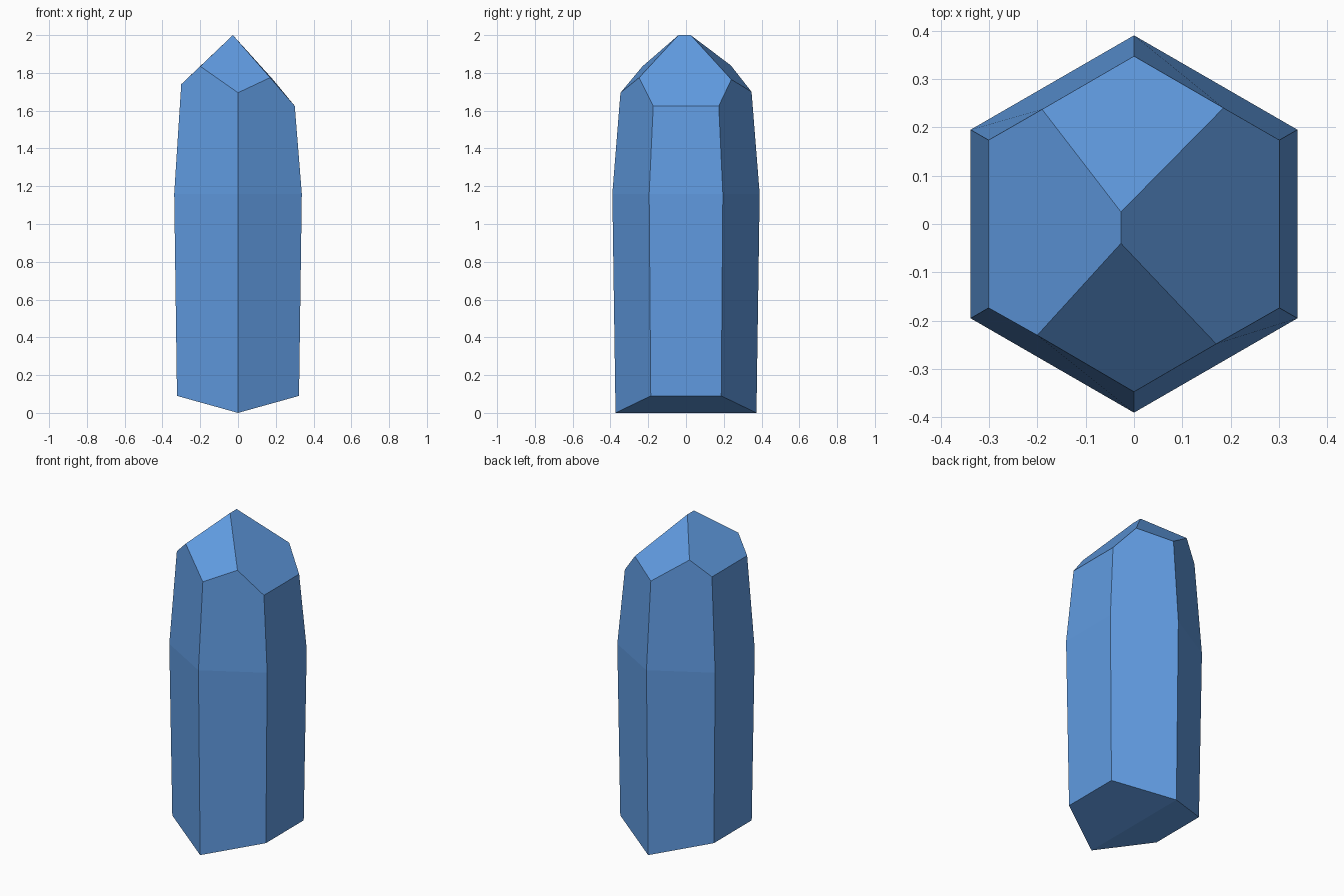
import bpy, bmesh
from math import cos, sin, radians

cube = bpy.data.objects.get("Cube")
if cube:
    bpy.data.objects.remove(cube, do_unlink=True)

# Single crystal colour
blue = bpy.data.materials.new("crystal_blue")
blue.use_nodes = True
colour = (0.117, 0.327, 0.75, 1.0)
blue.diffuse_color = colour
blue.node_tree.nodes["Principled BSDF"].inputs["Base Color"].default_value = colour

ANGLES = [-30, 30, 90, 150, 210, 270]
bm = bmesh.new()


def ring(radius, heights):
    """Six corners of a hexagon, each with its own height."""
    return [bm.verts.new((radius * cos(radians(a)), radius * sin(radians(a)), z))
            for a, z in zip(ANGLES, heights)]


# Hexagonal body: ridged foot, widest girdle, narrower uneven shoulder
foot = ring(0.373, [0.09, 0.09, 0, 0.09, 0.09, 0])
girdle = ring(0.39, [1.16] * 6)
shoulder = ring(0.347, [1.625, 1.625, 1.70, 1.74, 1.74, 1.695])

# Points where the tip facets meet the four slanted sides
peaks = {
    1: bm.verts.new((0.185, 0.24, 1.765)),
    2: bm.verts.new((-0.19, 0.237, 1.84)),
    4: bm.verts.new((-0.2, -0.23, 1.835)),
    5: bm.verts.new((0.17, -0.248, 1.775)),
}

# Side panels
for i in range(6):
    j = (i + 1) % 6
    bm.faces.new((foot[i], foot[j], girdle[j], girdle[i]))
    top = [shoulder[j]] + ([peaks[i]] if i in peaks else []) + [shoulder[i]]
    bm.faces.new([girdle[i], girdle[j]] + top)

# Wedge-shaped underside
bm.faces.new((foot[5], foot[2], foot[1], foot[0]))
bm.faces.new((foot[2], foot[5], foot[4], foot[3]))

# Tip: four facets meeting at a short ridge
front = bm.verts.new((-0.027, -0.04, 2.0))
back = bm.verts.new((-0.027, 0.025, 2.0))
bm.faces.new((shoulder[0], shoulder[1], peaks[1], back, front, peaks[5]))
bm.faces.new((shoulder[3], shoulder[4], peaks[4], front, back, peaks[2]))
bm.faces.new((shoulder[2], peaks[2], back, peaks[1]))
bm.faces.new((shoulder[5], peaks[5], front, peaks[4]))

bmesh.ops.recalc_face_normals(bm, faces=bm.faces)
mesh = bpy.data.meshes.new("crystal")
bm.to_mesh(mesh)
bm.free()
mesh.materials.append(blue)
crystal = bpy.data.objects.new("crystal", mesh)
bpy.context.collection.objects.link(crystal)
